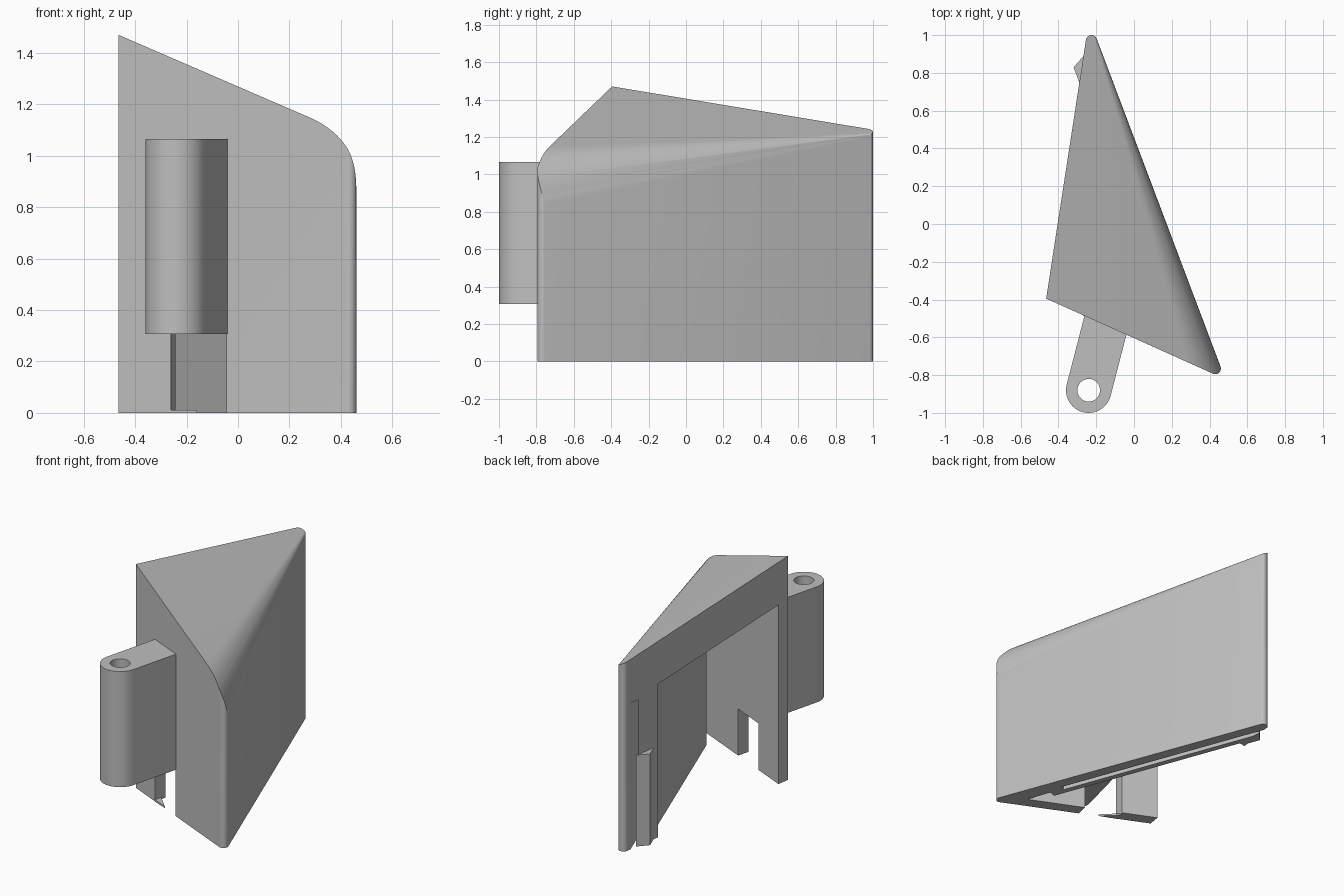
import bpy, bmesh, math

if "Cube" in bpy.data.objects:
    bpy.data.objects.remove(bpy.data.objects["Cube"])

grey = bpy.data.materials.new("plain_grey")
grey.diffuse_color = (0.52, 0.52, 0.52, 1)
grey.use_nodes = True
grey.node_tree.nodes["Principled BSDF"].inputs["Base Color"].default_value = grey.diffuse_color


def make(name, verts, faces):
    me = bpy.data.meshes.new(name)
    bm = bmesh.new()
    vs = [bm.verts.new(v) for v in verts]
    for f in faces:
        bm.faces.new([vs[i] for i in f])
    bmesh.ops.recalc_face_normals(bm, faces=bm.faces[:])
    bm.to_mesh(me)
    bm.free()
    me.materials.append(grey)
    ob = bpy.data.objects.new(name, me)
    bpy.context.collection.objects.link(ob)
    return ob


def prism(name, pts, z0, z1):
    """Upright prism; z1 is a height or a function of x and y."""
    n = len(pts)
    top = z1 if callable(z1) else (lambda x, y: z1)
    verts = [(x, y, z0) for x, y in pts] + [(x, y, top(x, y)) for x, y in pts]
    faces = [list(range(n)), list(range(n, 2 * n))]
    faces += [[i, (i + 1) % n, (i + 1) % n + n, i + n] for i in range(n)]
    return make(name, verts, faces)


def arc(cx, cy, r, a0, a1, n):
    return [(cx + r * math.cos(math.radians(a0 + (a1 - a0) * i / n)),
             cy + r * math.sin(math.radians(a0 + (a1 - a0) * i / n)))
            for i in range(n + 1)]


def boolean(ob, cutter, op="DIFFERENCE"):
    m = ob.modifiers.new(cutter.name, "BOOLEAN")
    m.operation, m.solver, m.object = op, "EXACT", cutter
    bpy.context.view_layer.objects.active = ob
    bpy.ops.object.modifier_apply(modifier=m.name)
    bpy.data.objects.remove(cutter, do_unlink=True)


def smooth(ob):
    bpy.ops.object.select_all(action="DESELECT")
    ob.select_set(True)
    bpy.context.view_layer.objects.active = ob
    bpy.ops.object.shade_smooth_by_angle(angle=math.radians(30))


def front_y(x):
    return -0.395 - 0.45 * (x + 0.465)


def roof(x, y):
    return 1.47 - 0.474 * (x + 0.465) - 0.093 * (y + 0.395)


def along(n, y):
    """Plan point at depth n of the long wall, whose outside is n = 0.164."""
    return ((n - 0.351 * y) / 0.936, y)


# Housing: front profile with a rounded shoulder, all drawn to the far corner
N = 16
shoulder = []
for i in range(N + 1):
    t = i / N
    x = (1 - t) ** 2 * 0.484 + 2 * t * (1 - t) * 0.484 + t * t * 0.28
    z = (1 - t) ** 2 * 0.80 + 2 * t * (1 - t) * 1.06 + t * t * roof(0.28, front_y(0.28))
    shoulder.append((x, front_y(x), z))
xa, xb, far = -0.465, 0.484, (-0.238, 1.088)
verts = [(xa, front_y(xa), 0), (xb, front_y(xb), 0)] + shoulder
verts += [(xa, front_y(xa), 1.47), (*far, 0), (*far, roof(*far))]
a1, c0, c1 = N + 3, N + 4, N + 5
faces = [list(range(N + 4)), [0, 1, c0], [0, a1, c1, c0],
         [a1, N + 2, c1], [1, c0, c1, 2]]
faces += [[i, i + 1, c1] for i in range(2, N + 2)]
housing = make("housing", verts, faces)

# Rounded upright corners
outline = [(xa, front_y(xa))] + arc(0.43, -0.765, 0.03, -114, 21, 10)
outline += arc(-0.225, 0.97, 0.03, 21, 171, 10)
boolean(housing, prism("corner_rounding", outline, -0.2, 2), "INTERSECT")

# Interior, open to the left and below, with a thicker panel on the long wall
inside = [(-0.6, front_y(-0.6) + 0.088), (0.31, front_y(0.31) + 0.088),
          along(0.065, -0.50), along(0.018, -0.515), along(0.018, 0.72), (-0.6, 0.66)]
boolean(housing, prism("interior", inside, -0.1, lambda x, y: roof(x, y) - 0.28))

# Narrow slot in the long wall
slot = [along(0.055, -0.42), along(0.09, -0.407), along(0.09, 1.05), along(0.055, 1.04)]
boolean(housing, prism("slot", slot, -0.1, 0.96))

# Opening in the front wall below the arm
notch = [(-0.28, -0.60), (-0.045, -0.65), (-0.045, -0.58), (0.005, -0.38), (-0.22, -0.30), (-0.262, -0.49)]
boolean(housing, prism("notch", notch, -0.1, 0.306))
smooth(housing)

# Hinge arm with a through hole
cx, cy, r, dx, dy = -0.24, -0.88, 0.12, 0.25, 0.968
tilt = math.degrees(math.atan2(dy, dx))
pts = arc(cx, cy, r, tilt + 90, tilt + 270, 24)
pts += [(pts[-1][0] + dx * 0.375, pts[-1][1] + dy * 0.375),
        (pts[0][0] + dx * 0.40, pts[0][1] + dy * 0.40)]
arm = prism("hinge_arm", pts, 0.306, 1.065)
boolean(arm, prism("pin_hole", arc(cx, cy, 0.06, 0, 348.75, 31), 0, 1.5))
smooth(arm)

# Catch on the open side, and thin hook at the foot of the notch
prism("side_catch", [(-0.262, 0.895), (-0.32, 0.83), (-0.29, 0.75), (-0.25, 0.77)], 0, 0.6)
prism("foot_hook", [(-0.27, -0.485), (-0.16, -0.53), (-0.27, -0.42)], 0, 0.012)
